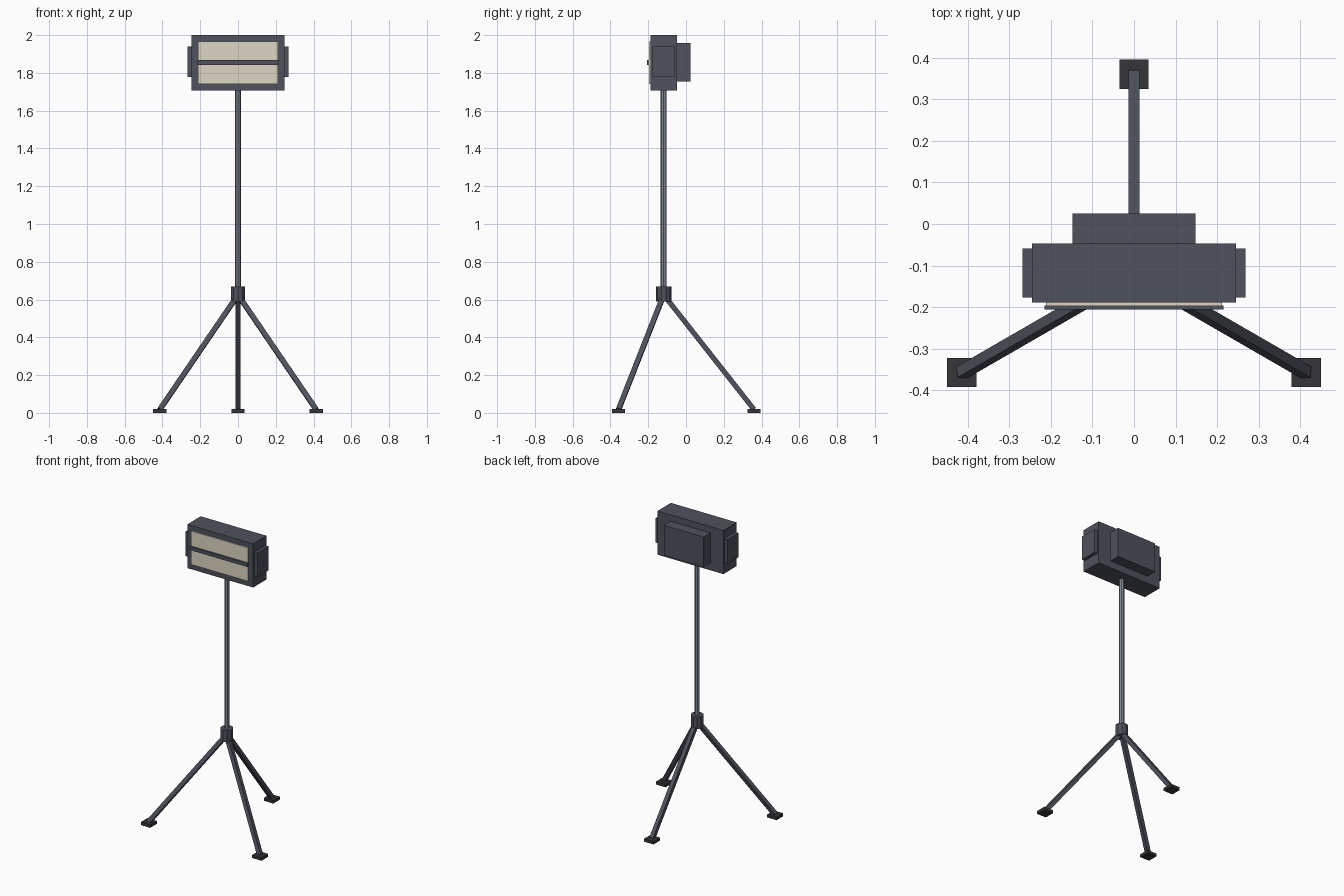
import bpy, math
from mathutils import Vector, Matrix

if "Cube" in bpy.data.objects:
    bpy.data.objects.remove(bpy.data.objects["Cube"])

def srgb(r, g, b):
    return [((c / 255 + 0.055) / 1.055) ** 2.4 for c in (r, g, b)] + [1]

def material(name, rgb):
    m = bpy.data.materials.new(name)
    m.diffuse_color = srgb(*rgb)
    m.use_nodes = True
    m.node_tree.nodes["Principled BSDF"].inputs["Base Color"].default_value = m.diffuse_color
    return m

CASING = material("dark slate", (78, 82, 92))
STEEL = material("grey steel", (128, 137, 146))
RUBBER = material("black rubber", (54, 54, 56))
GLASS = material("warm lamp glass", (220, 214, 196))
CY = -0.118  # depth of the mast axis

def finish(ob, name, mat):
    ob.name = name
    ob.data.materials.append(mat)
    return ob

def box(name, lo, hi, mat):
    lo, hi = Vector(lo), Vector(hi)
    bpy.ops.mesh.primitive_cube_add(size=1, location=(lo + hi) / 2)
    ob = bpy.context.object
    ob.data.transform(Matrix.Diagonal((hi - lo).to_4d()))
    return finish(ob, name, mat)

def tube(name, r, z0, z1, sides, mat):
    bpy.ops.mesh.primitive_cylinder_add(vertices=sides, radius=r, depth=z1 - z0,
                                        location=(0, CY, (z0 + z1) / 2))
    return finish(bpy.context.object, name, mat)

def strut(name, a, b, w, mat):
    # square bar turned from upright straight onto its direction
    a, b = Vector(a), Vector(b)
    d = b - a
    ob = box(name, (-w / 2, -w / 2, -d.length / 2), (w / 2, w / 2, d.length / 2), mat)
    ob.rotation_mode = 'QUATERNION'
    ob.rotation_quaternion = Vector((0, 0, 1)).rotation_difference(d)
    ob.location = (a + b) / 2
    return ob

# Tripod legs and feet
for i, ang in enumerate((90, 210, 330)):
    a = math.radians(ang)
    x, y = 0.478 * math.cos(a), CY + 0.478 * math.sin(a)
    strut(f"leg_{i + 1}", (x, y, 0.018), (0, CY, 0.625), 0.027, CASING)
    box(f"foot_{i + 1}", (x - 0.035, y - 0.035, 0), (x + 0.035, y + 0.035, 0.02), RUBBER)

# Hub and mast
tube("hub", 0.04, 0.59, 0.67, 10, CASING)
tube("mast", 0.016, 0.65, 1.72, 8, STEEL)

# Lamp head with rear housing and side brackets
box("lamp_housing", (-0.245, -0.189, 1.706), (0.245, -0.047, 2.0), CASING)
box("rear_housing", (-0.148, -0.05, 1.755), (0.148, 0.025, 1.957), CASING)
for s, side in ((-1, "left"), (1, "right")):
    xs = sorted((s * 0.24, s * 0.268))
    box(f"{side}_bracket", (xs[0], -0.177, 1.777), (xs[1], -0.059, 1.94), CASING)

# Glass and its divider bar
box("lamp_glass", (-0.211, -0.197, 1.742), (0.211, -0.185, 1.967), GLASS)
box("divider_bar", (-0.215, -0.206, 1.842), (0.215, -0.196, 1.867), CASING)
